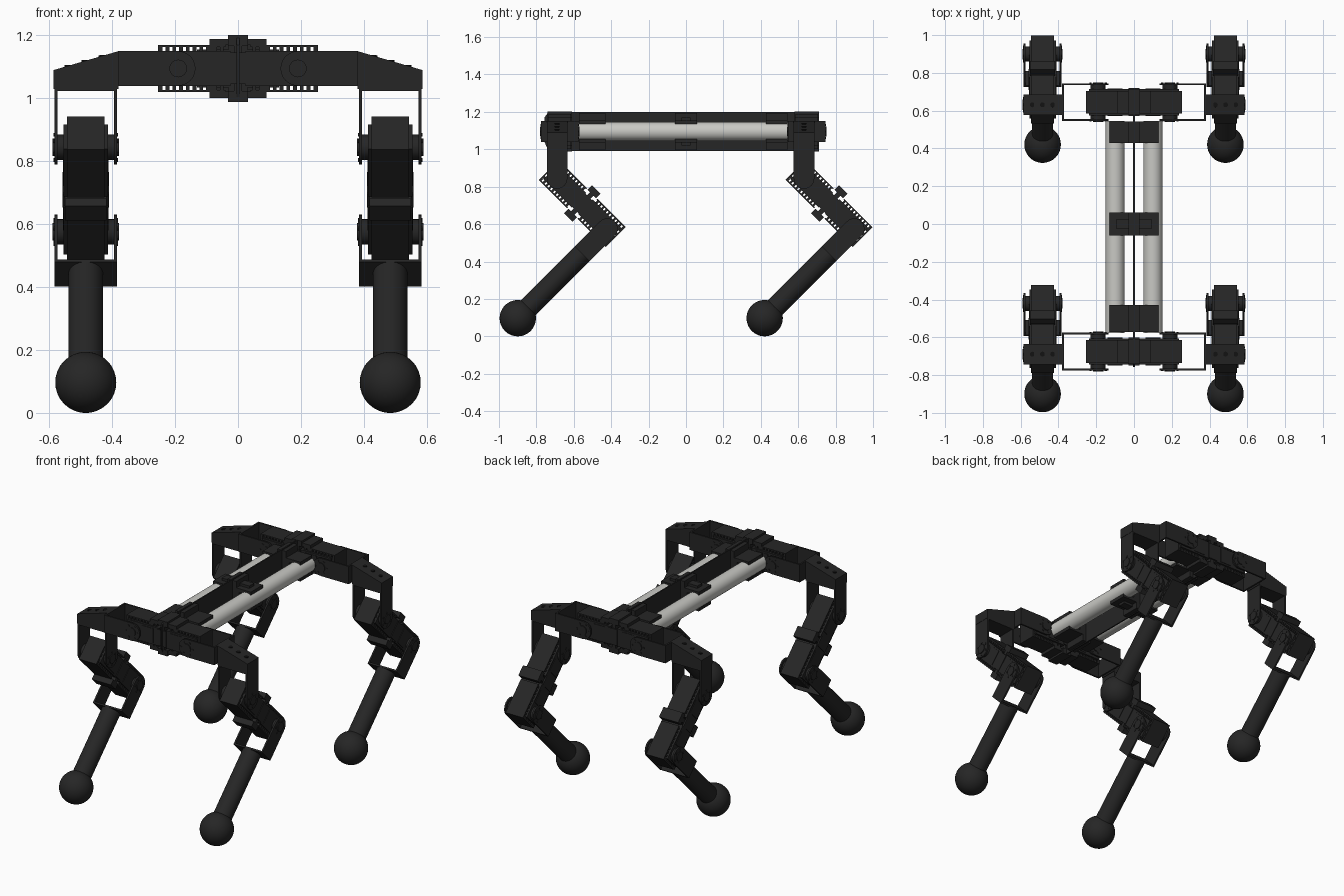
import bpy, bmesh, math
from mathutils import Matrix, Vector

if "Cube" in bpy.data.objects:
    bpy.data.objects.remove(bpy.data.objects["Cube"], do_unlink=True)


def material(name, color, rough):
    m = bpy.data.materials.new(name)
    m.use_nodes = True
    m.diffuse_color = (*color, 1)
    bsdf = m.node_tree.nodes["Principled BSDF"]
    bsdf.inputs["Base Color"].default_value = (*color, 1)
    bsdf.inputs["Roughness"].default_value = rough
    return m


BLACK = material("black plastic", (0.019, 0.019, 0.019), 0.6)
DARK = material("dark bolt", (0.006, 0.006, 0.006), 0.6)
GREY = material("light grey tube", (0.58, 0.58, 0.55), 0.5)


def frame(origin, u, v):
    """Local axes: u along the part, v across its depth, w the rest."""
    u, v = Vector(u).normalized(), Vector(v).normalized()
    m = Matrix((u, v, u.cross(v))).transposed().to_4x4()
    m.translation = origin
    return m


# Mesh pieces, added to a bmesh in local coordinates
def box(bm, u, v, w):
    size = Matrix.Diagonal((u[1] - u[0], v[1] - v[0], w[1] - w[0], 1))
    mid = Matrix.Translation((sum(u) / 2, sum(v) / 2, sum(w) / 2))
    bmesh.ops.create_cube(bm, size=1, matrix=mid @ size)


def rod(bm, start, end, radius, sides=32):
    a, b = Vector(start), Vector(end)
    turn = (b - a).to_track_quat("Z", "Y").to_matrix().to_4x4()
    bmesh.ops.create_cone(bm, cap_ends=True, segments=sides, radius1=radius, radius2=radius,
                          depth=(b - a).length, matrix=Matrix.Translation((a + b) / 2) @ turn)


def slab(bm, outline, v0, v1):
    """Extrude a u-w outline along v."""
    face = bm.faces.new([bm.verts.new((u, v0, w)) for u, w in outline])
    new = bmesh.ops.extrude_face_region(bm, geom=[face])["geom"]
    bmesh.ops.translate(bm, vec=(0, v1 - v0, 0),
                        verts=[g for g in new if isinstance(g, bmesh.types.BMVert)])


def finish(name, bm, matrix=Matrix(), mat=BLACK):
    bmesh.ops.recalc_face_normals(bm, faces=bm.faces)
    mesh = bpy.data.meshes.new(name)
    bm.to_mesh(mesh)
    bm.free()
    mesh.polygons.foreach_set("use_smooth", [True] * len(mesh.polygons))
    mesh.set_sharp_from_angle(angle=math.radians(30))
    mesh.materials.append(mat)
    ob = bpy.data.objects.new(name, mesh)
    ob.matrix_world = matrix
    bpy.context.collection.objects.link(ob)
    return ob


JOINT = 0.19      # joint axis distance from the motor pair's middle
REACH = 0.19      # joint axis to bracket base
HALF = 0.055      # half width of a motor or bracket


def motor_pair(name, matrix):
    """Two motors back to back, with slotted rails and a clamp between them."""
    bm = bmesh.new()
    for s in (-1, 1):
        def along(a, b):
            return sorted((s * a, s * b))
        box(bm, along(0.024, 0.238), (-0.07, 0.07), (-HALF, HALF))
        box(bm, along(0.06, 0.14), (-0.073, 0.073), (-0.045, 0.045))
        box(bm, along(0.246, 0.254), (-0.06, 0.06), (-0.075, 0.075))
        for k in range(4):
            w = -0.045 + k * 0.03
            box(bm, along(0.237, 0.247), (-0.06, 0.06), (w - 0.008, w + 0.008))
        for t in (-1, 1):
            box(bm, along(0.04, 0.254), (-0.06, 0.06), sorted((t * 0.068, t * 0.075)))
            for k in range(10):
                u = 0.046 + k * 0.0215
                box(bm, along(u, u + 0.012), (-0.06, 0.06), sorted((t * 0.054, t * 0.07)))
            # Output discs on both faces
            rod(bm, (s * JOINT, t * 0.068, 0), (s * JOINT, t * 0.092, 0), 0.04)
    finish(name, bm, matrix)

    bm = bmesh.new()
    box(bm, (-0.013, 0.013), (-0.066, 0.066), (-0.1, 0.1))
    for t in (-1, 1):
        box(bm, (-0.032, 0.032), (-0.066, 0.066), sorted((t * 0.072, t * 0.106)))
        box(bm, (-0.03, 0.03), sorted((t * 0.066, t * 0.074)), (-0.05, 0.05))
    finish(name + "_clamp", bm, matrix)


def bracket(name, matrix):
    """U bracket: two round-ended arms joined by a base plate."""
    bm = bmesh.new()
    arc = [math.radians(90 + 15 * k) for k in range(13)]
    outline = [(HALF * math.cos(a), HALF * math.sin(a)) for a in arc]
    outline += [(REACH, -HALF), (REACH, HALF)]
    for t in (-1, 1):
        slab(bm, outline, t * 0.09, t * 0.1)
        rod(bm, (0, t * 0.095, 0), (0, t * 0.105, 0), 0.028, 24)
        for k in range(6):
            a = k * math.pi / 3
            p = (0.04 * math.cos(a), 0.04 * math.sin(a))
            rod(bm, (p[0], t * 0.095, p[1]), (p[0], t * 0.103, p[1]), 0.006, 8)
    box(bm, (REACH - 0.01, REACH), (-0.1, 0.1), (-HALF, HALF))
    finish(name, bm, matrix)


BODY_Z, LEG_X = 1.095, 0.484
X, Y, Z = (1, 0, 0), (0, 1, 0), (0, 0, 1)

for end, yc in (("front", -0.675), ("back", 0.645)):
    motor_pair(end + "_shoulder_motors", frame((0, yc, BODY_Z), X, Y))

    # Flanges that hold the shoulder motors to the spine
    bm = bmesh.new()
    for t in (-1, 1):
        box(bm, (-0.09, 0.09), (-0.06, 0.06), sorted((t * 0.074, t * 0.094)))
        for s in (-1, 1):
            box(bm, sorted((s * 0.066, s * 0.09)), (-0.06, 0.06), sorted((t * 0.05, t * 0.08)))
    finish(end + "_spine_flanges", bm, frame((0, yc, BODY_Z), X, Y))

    for side, s in (("left", 1), ("right", -1)):
        tag = f"{end}_{side}_"
        hip_y, x = yc - 0.014, s * LEG_X
        bracket(tag + "shoulder_bracket", frame((s * JOINT, yc, BODY_Z), (s, 0, 0), Y))

        # Sloped wedge joining the shoulder and hip brackets
        bm = bmesh.new()
        slab(bm, [(s * 0.38, 1.03), (s * 0.586, 1.03), (s * 0.586, 1.09), (s * 0.38, 1.15)],
             hip_y - HALF, hip_y + HALF)
        finish(tag + "shoulder_wedge", bm)
        bm = bmesh.new()
        for k in (-1, 0, 1):
            bx = LEG_X + k * 0.054
            top = 1.15 - (bx - 0.38) * 0.29
            rod(bm, (s * bx, hip_y, top - 0.01), (s * (bx + 0.0006), hip_y, top + 0.002), 0.013, 16)
        finish(tag + "wedge_bolts", bm, mat=DARK)

        # Hip bracket, thigh and shin
        bracket(tag + "hip_bracket", frame((x, hip_y, 0.844), Z, X))
        motor_pair(tag + "thigh_motors", frame((x, yc + 0.12, 0.71), (0, 1, -1), X))
        d = JOINT * math.sqrt(0.5)
        shin = frame((x, yc + 0.12 + d, 0.71 - d), (0, -1, -1), X)
        bracket(tag + "shin_bracket", shin)
        bm = bmesh.new()
        rod(bm, (REACH - 0.005, 0, 0), (0.64, 0, 0), HALF, 48)
        finish(tag + "shin_tube", bm, shin)
        bm = bmesh.new()
        bmesh.ops.create_uvsphere(bm, u_segments=48, v_segments=24, radius=0.097)
        finish(tag + "foot_ball", bm, shin @ Matrix.Translation((0.677, 0, 0)))

# Thin upright spine plate with chamfered ends, outlined in y-z
bm = bmesh.new()
slab(bm, [(-0.757, 1.04), (-0.757, 1.17), (-0.735, 1.2), (0.69, 1.2), (0.703, 1.17),
          (0.703, 1.0), (0.69, 0.99), (-0.735, 0.99)], -0.004, 0.004)
finish("spine_plate", bm, frame((0, 0, 0), Y, (-1, 0, 0)))

# Light tubes on both sides of the spine
for side, s in (("left", 1), ("right", -1)):
    bm = bmesh.new()
    rod(bm, (s * 0.1, -0.578, BODY_Z), (s * 0.1, 0.545, BODY_Z), 0.05, 48)
    finish(side + "_body_tube", bm, mat=GREY)

# Clamps that hold the tubes to the spine
for name, y0, y1 in (("front", -0.572, -0.43), ("middle", -0.06, 0.06), ("back", 0.428, 0.543)):
    bm = bmesh.new()
    for t in (-1, 1):
        box(bm, (-0.13, 0.13), (y0, y1), sorted((t * 0.036, t * 0.06)))
        box(bm, (-0.03, 0.03), (y0, y1), sorted((t * 0.06, t * 0.1)))
    box(bm, (-0.05, 0.05), (y0, y1), (-0.04, 0.04))
    if name == "middle":
        box(bm, (-0.095, 0.095), (-0.024, 0.024), (-0.075, 0.075))
    finish(name + "_tube_clamp", bm, Matrix.Translation((0, 0, BODY_Z)))
